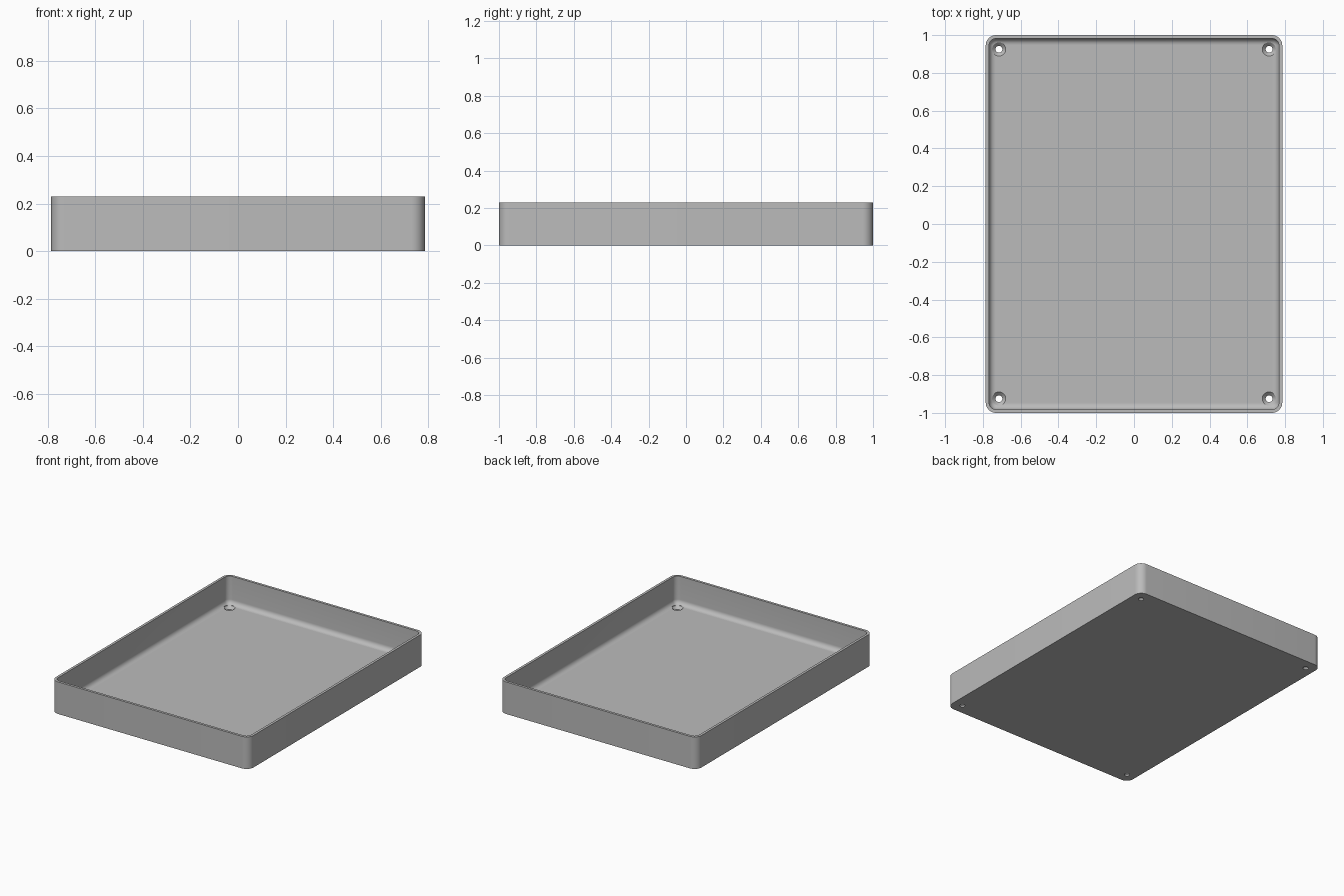
import bpy, bmesh
from math import sin, cos, pi

if "Cube" in bpy.data.objects:
    bpy.data.objects.remove(bpy.data.objects["Cube"])

HALF_X, HALF_Y, HEIGHT = 0.785, 1.0, 0.23
CORNER, WALL, FLOOR, FILLET = 0.055, 0.018, 0.03, 0.034
HOLE_X, HOLE_Y = 0.715, 0.925

grey = bpy.data.materials.new("plain grey")
grey.use_nodes = True
grey.diffuse_color = (0.5, 0.5, 0.5, 1)
grey.node_tree.nodes["Principled BSDF"].inputs["Base Color"].default_value = (0.5, 0.5, 0.5, 1)


def ring(bm, inset, z, steps=10):
    """Rounded rectangle of vertices, set in from the outside."""
    r = CORNER - inset
    verts = []
    for quarter, (sx, sy) in enumerate([(1, 1), (-1, 1), (-1, -1), (1, -1)]):
        for i in range(steps + 1):
            a = (quarter + i / steps) * pi / 2
            verts.append(bm.verts.new((sx * (HALF_X - CORNER) + r * cos(a),
                                       sy * (HALF_Y - CORNER) + r * sin(a), z)))
    return verts


def loft(name, levels, make_ring):
    """Closed solid through a series of matching rings."""
    bm = bmesh.new()
    rings = [make_ring(bm, size, z) for size, z in levels]
    for a, b in zip(rings, rings[1:]):
        n = len(a)
        for i in range(n):
            j = (i + 1) % n
            bm.faces.new((a[i], a[j], b[j], b[i]))
    bm.faces.new(rings[0])
    bm.faces.new(rings[-1])
    bmesh.ops.recalc_face_normals(bm, faces=bm.faces)
    mesh = bpy.data.meshes.new(name)
    bm.to_mesh(mesh)
    bm.free()
    mesh.materials.append(grey)
    obj = bpy.data.objects.new(name, mesh)
    bpy.context.collection.objects.link(obj)
    return obj


def circle(bm, radius, z, count=40):
    return [bm.verts.new((radius * cos(2 * pi * i / count),
                          radius * sin(2 * pi * i / count), z)) for i in range(count)]


# Tray: outer wall, rim, inner wall, rounded inside edge, floor
levels = [(0, 0), (0, HEIGHT), (WALL, HEIGHT)]
for i in range(9):
    a = i / 8 * pi / 2
    levels.append((WALL + FILLET * (1 - cos(a)), FLOOR + FILLET * (1 - sin(a))))
tray = loft("tray", levels, ring)

# Countersunk screw holes in the four corners
for sx in (-1, 1):
    for sy in (-1, 1):
        cutter = loft("screw_hole_cutter",
                      [(0.018, -0.05), (0.018, 0.012), (0.036, FLOOR), (0.036, 0.1)], circle)
        cutter.location = (sx * HOLE_X, sy * HOLE_Y, 0)
        cutter.hide_render = True
        mod = tray.modifiers.new("screw_hole", 'BOOLEAN')
        mod.operation = 'DIFFERENCE'
        mod.solver = 'EXACT'
        mod.object = cutter
        bpy.context.view_layer.objects.active = tray
        bpy.ops.object.modifier_apply(modifier=mod.name)
        bpy.data.objects.remove(cutter)

bpy.ops.object.select_all(action='DESELECT')
tray.select_set(True)
bpy.context.view_layer.objects.active = tray
bpy.ops.object.shade_smooth_by_angle(angle=pi / 6)
